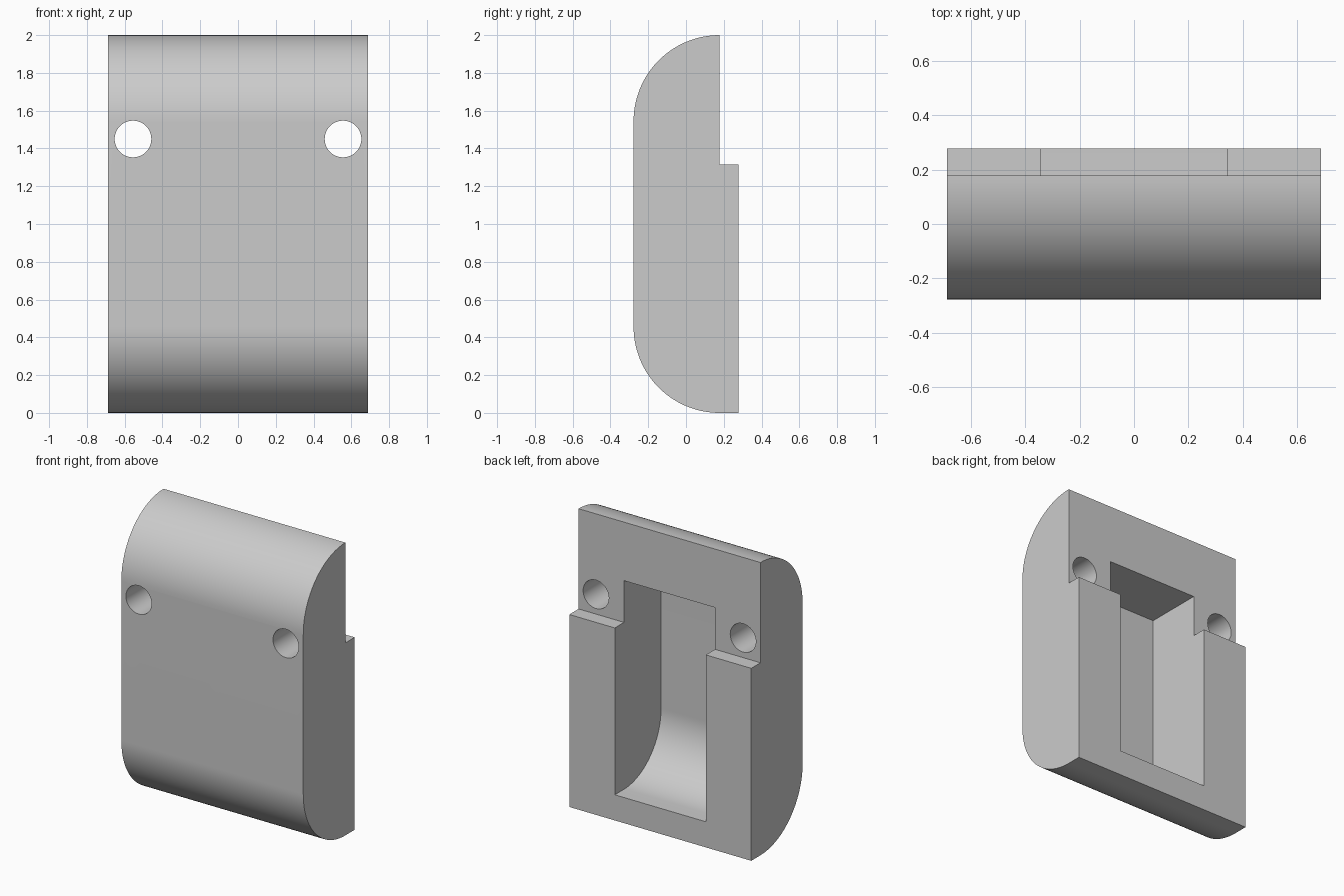
import bpy, bmesh
from math import sin, cos, pi, radians

cube = bpy.data.objects.get("Cube")
if cube:
    bpy.data.objects.remove(cube, do_unlink=True)

HALF_W = 0.6875      # half width of the block
FRONT, BACK = -0.2775, 0.2775
STEP_Y, STEP_Z = 0.178, 1.315
R = STEP_Y - FRONT   # radius of the rounded front edges

grey = bpy.data.materials.new("plain_grey")
grey.use_nodes = True
grey.diffuse_color = (0.6, 0.6, 0.6, 1)
grey.node_tree.nodes["Principled BSDF"].inputs["Base Color"].default_value = (0.6, 0.6, 0.6, 1)


def arc(cy, cz, r, start, end, n=32):
    """Points (y, z) on an arc, angles in degrees."""
    angles = [radians(start + (end - start) * i / n) for i in range(n + 1)]
    return [(cy + r * cos(a), cz + r * sin(a)) for a in angles]


def extrude_profile(name, profile, half_width):
    """Extrude a closed (y, z) side profile along x."""
    bm = bmesh.new()
    face = bm.faces.new([bm.verts.new((-half_width, y, z)) for y, z in profile])
    new = bmesh.ops.extrude_face_region(bm, geom=[face])["geom"]
    moved = [v for v in new if isinstance(v, bmesh.types.BMVert)]
    bmesh.ops.translate(bm, verts=moved, vec=(2 * half_width, 0, 0))
    bmesh.ops.recalc_face_normals(bm, faces=bm.faces)
    mesh = bpy.data.meshes.new(name)
    bm.to_mesh(mesh)
    bm.free()
    mesh.materials.append(grey)
    obj = bpy.data.objects.new(name, mesh)
    bpy.context.collection.objects.link(obj)
    return obj


# Main block: rounded front edges, stepped back
block = extrude_profile(
    "rounded_block",
    arc(STEP_Y, 2 - R, R, 90, 180) + arc(STEP_Y, R, R, 180, 270)
    + [(BACK, 0), (BACK, STEP_Z), (STEP_Y, STEP_Z)],
    HALF_W)

# Pocket open at the back, with a curved floor
pocket_r, floor_z = 0.4, 0.175
pocket = extrude_profile(
    "pocket_cutter",
    arc(STEP_Y, floor_z + pocket_r, pocket_r, 180, 270)
    + [(BACK + 0.1, floor_z), (BACK + 0.1, 1.6), (STEP_Y - pocket_r, 1.6)],
    0.344)
cutters = [pocket]

# Pair of through holes
for side, x in (("left", 0.556), ("right", -0.556)):
    bpy.ops.mesh.primitive_cylinder_add(
        vertices=64, radius=0.097, depth=1, location=(x, 0, 1.45), rotation=(pi / 2, 0, 0))
    hole = bpy.context.object
    hole.name = side + "_hole_cutter"
    hole.data.materials.append(grey)
    cutters.append(hole)

bpy.ops.object.select_all(action="DESELECT")
block.select_set(True)
bpy.context.view_layer.objects.active = block
for cutter in cutters:
    mod = block.modifiers.new(cutter.name, "BOOLEAN")
    mod.operation = "DIFFERENCE"
    mod.solver = "EXACT"
    mod.object = cutter
    bpy.ops.object.modifier_apply(modifier=mod.name)
for cutter in cutters:
    bpy.data.objects.remove(cutter, do_unlink=True)

bpy.ops.object.shade_smooth_by_angle(angle=radians(30))
